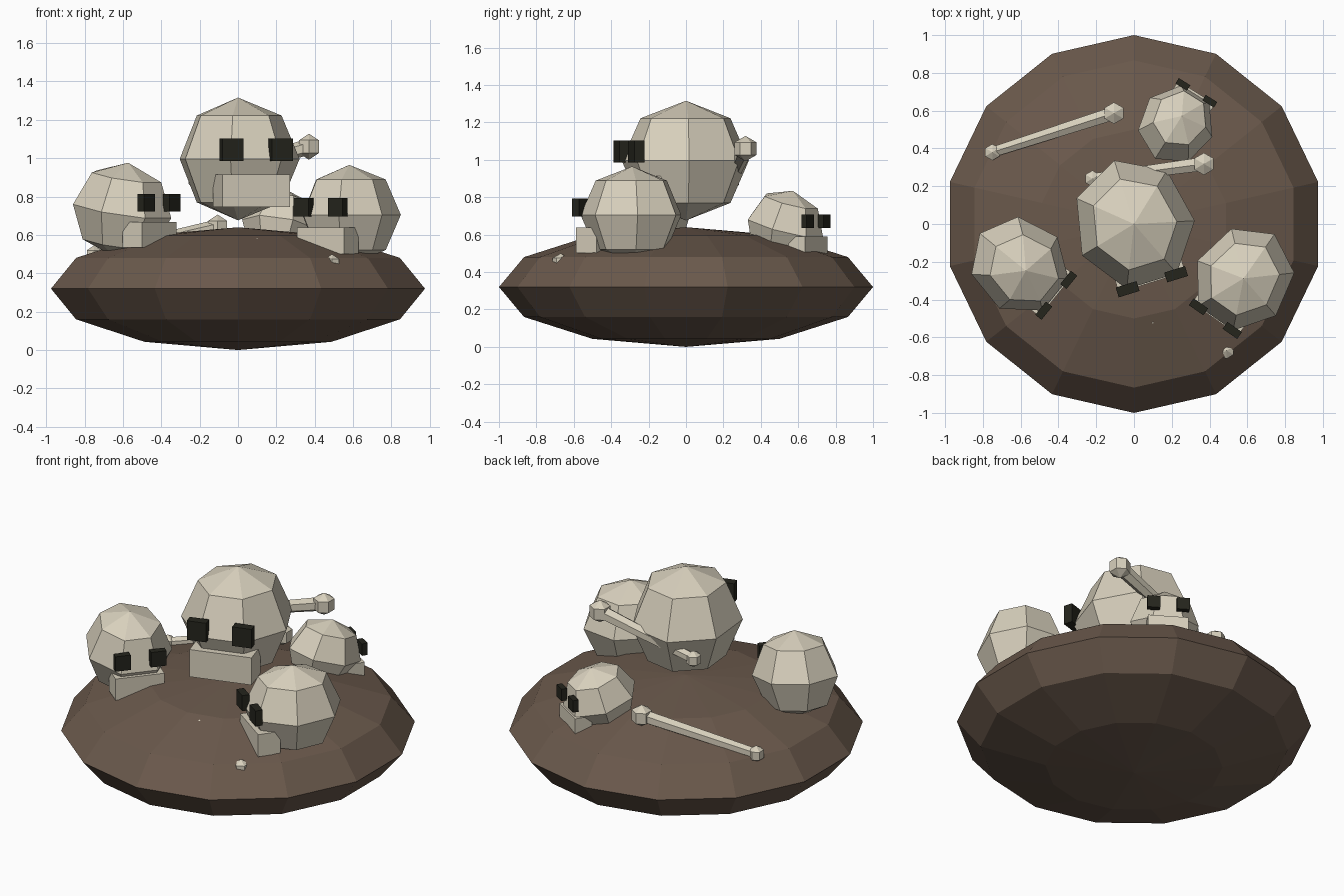
import bpy, bmesh, math
from mathutils import Matrix, Vector

if "Cube" in bpy.data.objects:
    bpy.data.objects.remove(bpy.data.objects["Cube"])


def material(name, rgb):
    m = bpy.data.materials.new(name)
    m.diffuse_color = (*rgb, 1)
    m.use_nodes = True
    m.node_tree.nodes["Principled BSDF"].inputs["Base Color"].default_value = m.diffuse_color
    return m


EARTH = material("dark earth", (0.145, 0.100, 0.072))
BONE = material("old bone", (0.69, 0.635, 0.51))
DARK = material("socket black", (0.018, 0.018, 0.012))


def finish(name, bm, mat):
    me = bpy.data.meshes.new(name)
    bm.to_mesh(me)
    bm.free()
    me.materials.append(mat)
    ob = bpy.data.objects.new(name, me)
    bpy.context.collection.objects.link(ob)
    return ob


def ball(name, matrix, segs, rings, mat):
    bm = bmesh.new()
    bmesh.ops.create_uvsphere(bm, u_segments=segs, v_segments=rings, radius=1, matrix=matrix)
    return finish(name, bm, mat)


def box(name, matrix, mat):
    bm = bmesh.new()
    bmesh.ops.create_cube(bm, size=1, matrix=matrix)
    return finish(name, bm, mat)


def place(loc, scale):
    return Matrix.Translation(loc) @ Matrix.Diagonal((*scale, 1))


# Skull: nodding cranium, upright jaw block and two eye sockets, facing local -y
def skull(name, loc, r, yaw, nod=0.0):
    base = Matrix.Translation(loc) @ Matrix.Rotation(math.radians(yaw), 4, 'Z')
    tilt = Matrix.Rotation(math.radians(nod), 4, 'X')
    ball(name + "_cranium", base @ tilt @ place((0, 0, 0), (r, 1.1 * r, r)), 7, 4, BONE)
    box(name + "_jaw", base @ place((0, -0.75 * r, -0.52 * r), (1.15 * r, 0.52 * r, 0.53 * r)), BONE)
    for side, s in (("left", 1), ("right", -1)):
        box(f"{name}_{side}_socket",
            base @ place((s * 0.42 * r, -r, 0.15 * r), (0.36 * r, 0.17 * r, 0.37 * r)), DARK)


# Long bone: tapered six-sided shaft with a knob at each end
def long_bone(name, a, b, ra=0.066, rb=0.05):
    a, b = Vector(a), Vector(b)
    d = b - a
    bm = bmesh.new()
    m = Matrix.Translation((a + b) / 2) @ d.to_track_quat('Z', 'Y').to_matrix().to_4x4()
    bmesh.ops.create_cone(bm, cap_ends=True, segments=6, radius1=ra * 0.62, radius2=rb * 0.62,
                          depth=d.length, matrix=m)
    finish(name + "_shaft", bm, BONE)
    for tag, p, r in (("large", a, ra), ("small", b, rb)):
        ball(f"{name}_{tag}_knob", place(p, (r, r, r)), 6, 3, BONE)


# Earth mound
ball("mound", place((0, 0, 0.32), (1, 1, 0.32)), 14, 6, EARTH)

# Skulls
skull("top_skull", (0, 0, 0.996), 0.32, 17.2)
skull("left_skull", (-0.606, -0.22, 0.73), 0.25, 51, 10)
skull("right_skull", (0.58, -0.288, 0.705), 0.26, -35)
skull("back_skull", (0.224, 0.525, 0.642), 0.20, 148, 16)

# Bones: one lying at the back, one stuck through the top skull, one nearly buried
long_bone("back_bone", (-0.106, 0.587, 0.64), (-0.75, 0.38, 0.495))
long_bone("upper_bone", (0.37, 0.318, 1.06), (-0.22, 0.24, 0.89), 0.068, 0.05)
long_bone("buried_bone", (0.10, -0.52, 0.52), (0.49, -0.67, 0.45))
